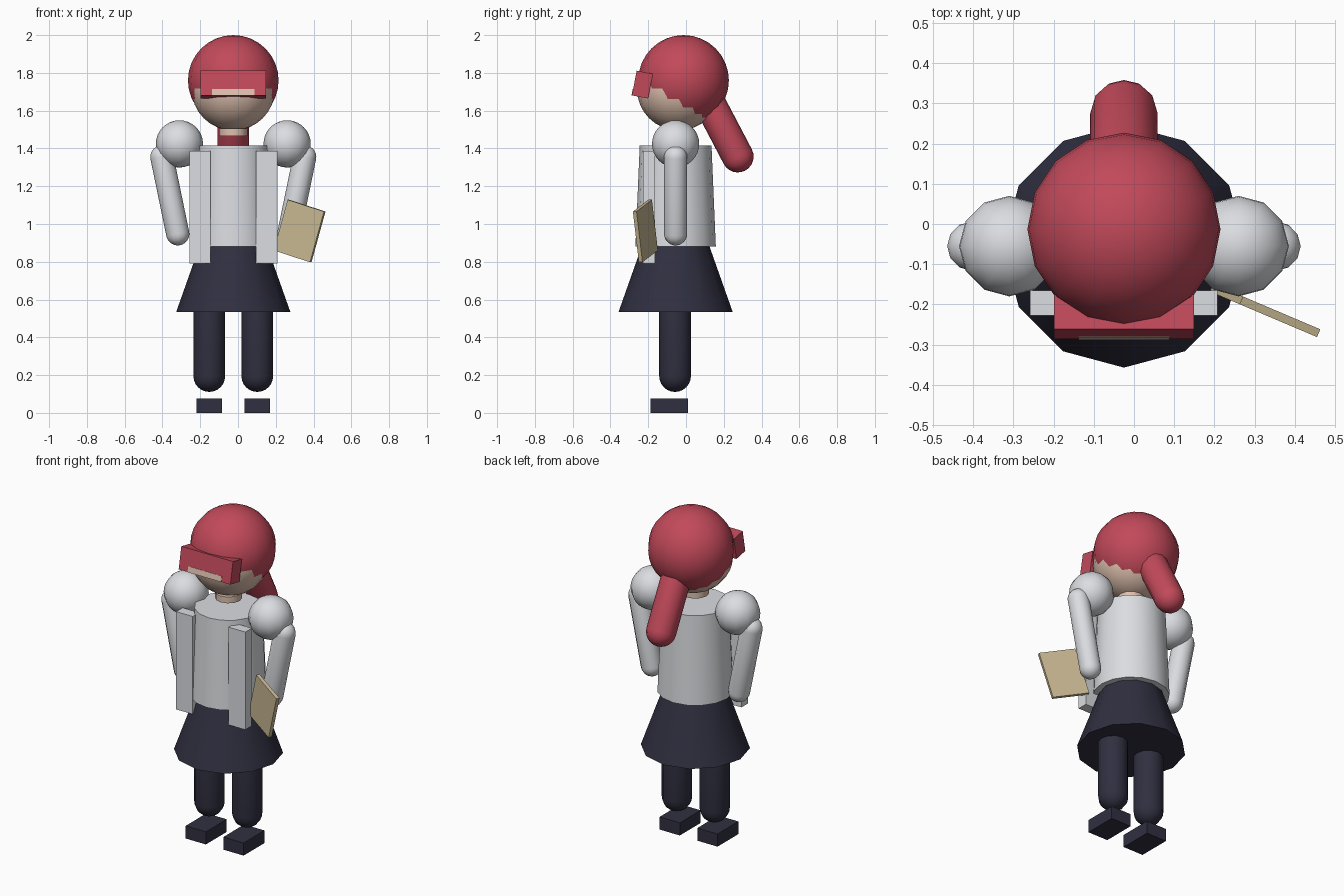
import bpy, bmesh
from math import sin, cos, pi, radians
from mathutils import Vector, Matrix

if "Cube" in bpy.data.objects:
    bpy.data.objects.remove(bpy.data.objects["Cube"], do_unlink=True)

MID = -0.025     # centre line of the figure
BODY_Y = -0.055  # depth of the body axis


def material(name, rgb):
    linear = [((c / 255 + 0.055) / 1.055) ** 2.4 for c in rgb] + [1.0]
    m = bpy.data.materials.new(name)
    m.use_nodes = True
    m.diffuse_color = linear
    m.node_tree.nodes["Principled BSDF"].inputs["Base Color"].default_value = linear
    return m


red = material("red hair", (194, 73, 90))
skin = material("skin", (222, 192, 174))
white = material("white cloth", (219, 221, 225))
navy = material("navy cloth", (48, 47, 64))
tan = material("tan book", (201, 185, 147))


def finish(name, bm, mat, matrix):
    bmesh.ops.recalc_face_normals(bm, faces=bm.faces)
    mesh = bpy.data.meshes.new(name)
    bm.to_mesh(mesh)
    bm.free()
    mesh.materials.append(mat)
    for p in mesh.polygons:
        p.use_smooth = True
    mesh.set_sharp_from_angle(angle=radians(40))
    obj = bpy.data.objects.new(name, mesh)
    obj.matrix_world = matrix
    bpy.context.collection.objects.link(obj)
    return obj


def lathe(name, profile, mat, matrix, sides):
    """Turn (radius, height) points around the local z axis."""
    bm = bmesh.new()
    verts = [bm.verts.new((r, 0, z)) for r, z in profile]
    edges = [bm.edges.new(pair) for pair in zip(verts, verts[1:])]
    bmesh.ops.spin(bm, geom=verts + edges, cent=(0, 0, 0), axis=(0, 0, 1),
                   angle=2 * pi, steps=sides, use_duplicate=False)
    bmesh.ops.remove_doubles(bm, verts=bm.verts, dist=0.0005)
    return finish(name, bm, mat, matrix)


def ball(name, centre, r, mat, sides):
    steps = 16
    profile = [(r * sin(pi * i / steps), -r * cos(pi * i / steps)) for i in range(steps + 1)]
    return lathe(name, profile, mat, Matrix.Translation(centre), sides)


def tapered(name, bottom, top, r_bottom, r_top, mat, sides):
    profile = [(0, bottom), (r_bottom, bottom), (r_top, top), (0, top)]
    return lathe(name, profile, mat, Matrix.Translation((MID, BODY_Y, 0)), sides)


def capsule(name, a, b, r, mat, sides=12):
    """Rounded rod whose cap centres are a and b."""
    a, b = Vector(a), Vector(b)
    length = (b - a).length
    n = 6
    arc = [(r * sin(pi / 2 * i / n), r * cos(pi / 2 * i / n)) for i in range(n + 1)]
    profile = [(x, -z) for x, z in arc] + [(x, length + z) for x, z in reversed(arc)]
    turn = (b - a).to_track_quat('Z', 'Y').to_matrix().to_4x4()
    return lathe(name, profile, mat, Matrix.Translation(a) @ turn, sides)


def box(name, centre, size, mat, turn=Matrix()):
    bm = bmesh.new()
    bmesh.ops.create_cube(bm, size=1)
    bmesh.ops.scale(bm, vec=size, verts=bm.verts)
    return finish(name, bm, mat, Matrix.Translation(centre) @ turn)


# Head, hair cap and ponytail
ball("head", (MID, -0.039, 1.716), 0.221, skin, 16)
ball("hair", (MID, -0.013, 1.76), 0.24, red, 16)
capsule("ponytail", (MID, 0.274, 1.357), (MID, 0.115, 1.66), 0.084, red)
tapered("neck", 1.467, 1.505, 0.075, 0.075, skin, 12)

# Tilted fringe with a thin strip on its front face
tilt = Matrix.Rotation(radians(-11), 4, 'X')
fringe_centre = Vector((MID, -0.231, 1.738))
box("fringe", fringe_centre, (0.348, 0.087, 0.133), red, tilt)
box("fringe_strip", fringe_centre + tilt.to_3x3() @ Vector((0, -0.0425, -0.05)),
    (0.226, 0.006, 0.034), skin, tilt)

# Torso and skirt
tapered("torso", 0.88, 1.416, 0.213, 0.19, white, 16)
tapered("skirt", 0.535, 0.885, 0.302, 0.178, navy, 12)

# Paired parts
for side, s in (("left", 1), ("right", -1)):
    ball(side + "_puff_sleeve", (MID + s * 0.285, BODY_Y, 1.424), 0.125, white, 12)
    capsule(side + "_arm", (MID + s * 0.294, BODY_Y, 0.948),
            (MID + s * 0.378, BODY_Y, 1.355), 0.0615, white)
    box(side + "_front_panel", (MID + s * 0.177, -0.196, 1.088), (0.112, 0.062, 0.595), white)
    capsule(side + "_leg", (MID + s * 0.127, BODY_Y - 0.003, 0.195),
            (MID + s * 0.127, BODY_Y - 0.003, 0.6), 0.084, navy)
    box(side + "_shoe", (MID + s * 0.127, -0.089, 0.0385), (0.136, 0.2, 0.077), navy)

# Book held at the left side
book_turn = Matrix.Rotation(radians(-23), 4, 'Z') @ Matrix.Rotation(radians(16.7), 4, 'Y')
box("book", (0.326, -0.215, 0.963), (0.218, 0.021, 0.28), tan, book_turn)
